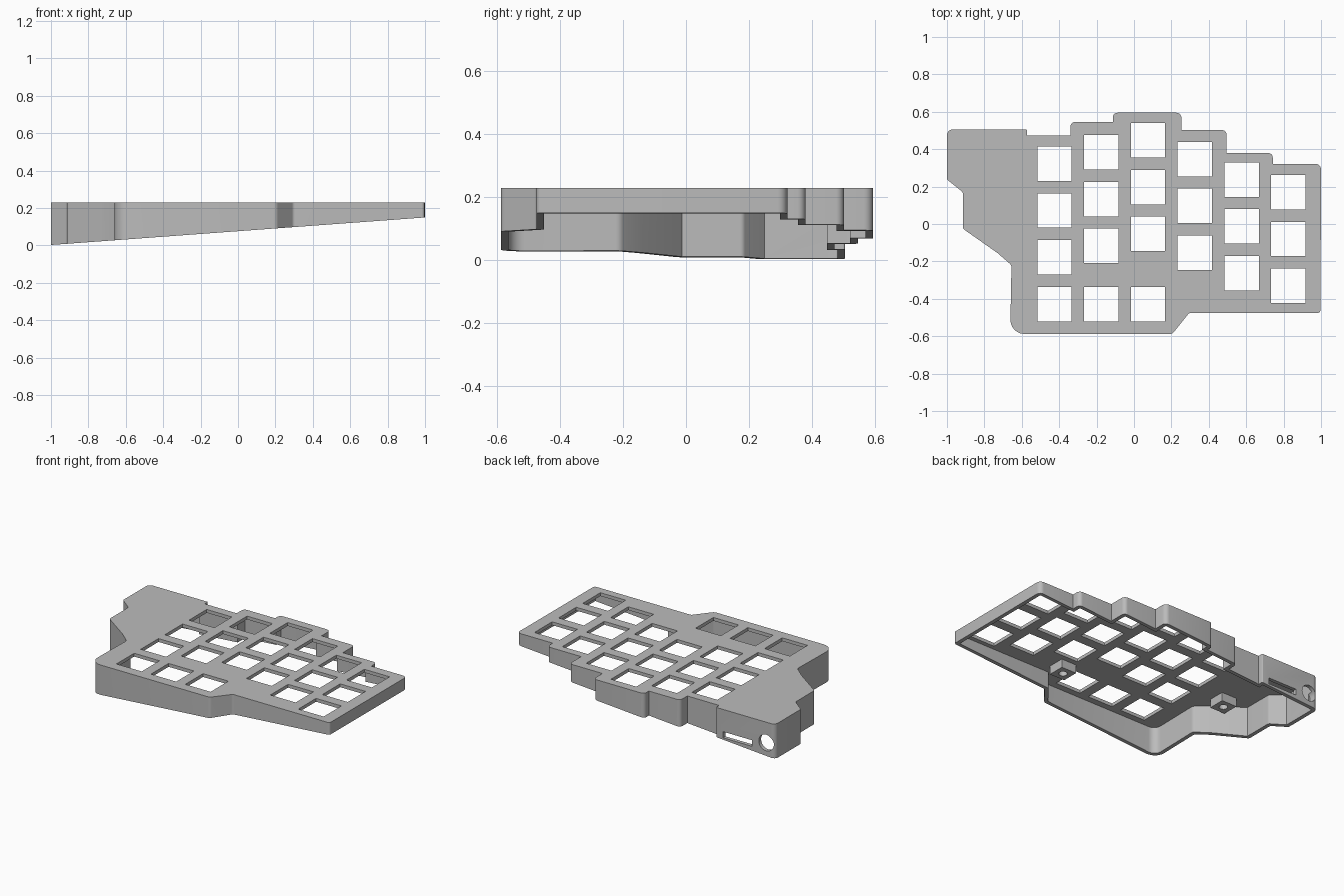
import bpy, bmesh, math
from mathutils import Vector

if "Cube" in bpy.data.objects:
    bpy.data.objects.remove(bpy.data.objects["Cube"])

TOP, PLATE, WALL = 0.228, 0.022, 0.024

grey = bpy.data.materials.new("plain grey")
grey.diffuse_color = (0.5, 0.5, 0.5, 1)
grey.use_nodes = True
grey.node_tree.nodes["Principled BSDF"].inputs["Base Color"].default_value = grey.diffuse_color

# Case outline, clockwise: x, y, corner radius
OUTLINE = [(-1, .505, .03), (-.572, .505, .006), (-.572, .472, 0), (-.34, .472, 0),
           (-.34, .546, .025), (-.113, .546, 0), (-.113, .595, .025), (.255, .595, .03),
           (.255, .502, 0), (.495, .502, .025), (.495, .38, 0), (.742, .38, .025),
           (.742, .322, 0), (1, .322, .03), (.997, -.475, .015), (.295, -.475, .02),
           (.205, -.588, .03), (-.662, -.588, .075), (-.655, -.22, .03),
           (-.73, -.155, 0), (-.915, -.025, .02), (-.915, .17, .02), (-1, .238, .01)]


def bottom(x):
    """Height of the sloping lower rim."""
    return 0.002 + 0.0735 * (x + 1)


def inset(points, t):
    """Mitred inset of the clockwise outline."""
    out, n = [], len(points)
    for i, (x, y, r) in enumerate(points):
        p = Vector((x, y))
        a = (p - Vector(points[i - 1][:2])).normalized()
        b = (Vector(points[(i + 1) % n][:2]) - p).normalized()
        na, nb = Vector((a.y, -a.x)), Vector((b.y, -b.x))
        q = p + (na + nb) * t / (1 + na.dot(nb))
        convex = a.x * b.y - a.y * b.x < 0
        out.append((q.x, q.y, max(r - t, 0) if convex else r))
    return out


def rounded(points, steps=6):
    """Replace corners by arcs."""
    out, n = [], len(points)
    for i, (x, y, r) in enumerate(points):
        p = Vector((x, y))
        if r < 1e-4:
            out.append(p)
            continue
        a = (Vector(points[i - 1][:2]) - p).normalized()
        b = (Vector(points[(i + 1) % n][:2]) - p).normalized()
        half = a.angle(b) / 2
        centre = p + (a + b).normalized() * r / math.sin(half)
        start = p + a * r / math.tan(half) - centre
        end = p + b * r / math.tan(half) - centre
        turn = math.atan2(start.x * end.y - start.y * end.x, start.dot(end))
        for k in range(steps + 1):
            t = turn * k / steps
            c, s = math.cos(t), math.sin(t)
            out.append(centre + Vector((start.x * c - start.y * s, start.x * s + start.y * c)))
    return out


def finish(name, bm):
    bmesh.ops.recalc_face_normals(bm, faces=bm.faces)
    me = bpy.data.meshes.new(name)
    bm.to_mesh(me)
    bm.free()
    me.materials.append(grey)
    ob = bpy.data.objects.new(name, me)
    bpy.context.collection.objects.link(ob)
    return ob


def prism(name, pts, low, high):
    """Vertical prism; low is a function of x."""
    bm = bmesh.new()
    lo = [bm.verts.new((p.x, p.y, low(p.x))) for p in pts]
    hi = [bm.verts.new((p.x, p.y, high)) for p in pts]
    bm.faces.new(lo)
    bm.faces.new(hi)
    for i in range(len(pts)):
        bm.faces.new((lo[i - 1], lo[i], hi[i], hi[i - 1]))
    return finish(name, bm)


def boxes(name, items):
    """Boxes given as (centre, size)."""
    bm = bmesh.new()
    for centre, size in items:
        vs = bmesh.ops.create_cube(bm, size=1)["verts"]
        bmesh.ops.scale(bm, vec=size, verts=vs)
        bmesh.ops.translate(bm, vec=centre, verts=vs)
    return finish(name, bm)


def cylinder(name, centre, r, depth, along_y=False):
    bm = bmesh.new()
    vs = bmesh.ops.create_cone(bm, cap_ends=True, segments=32, radius1=r, radius2=r, depth=depth)["verts"]
    ob = finish(name, bm)
    ob.location = centre
    if along_y:
        ob.rotation_euler.x = math.pi / 2
    return ob


def cut(ob, cutter):
    """Subtract the cutter and remove it."""
    cutter.hide_render = True
    m = ob.modifiers.new("cut", 'BOOLEAN')
    m.operation, m.solver, m.object = 'DIFFERENCE', 'EXACT', cutter
    bpy.context.view_layer.objects.active = ob
    bpy.ops.object.modifier_apply(modifier=m.name)
    bpy.data.objects.remove(cutter)


# Hollow case, open underneath
case = prism("case_shell", rounded(OUTLINE), bottom, TOP)
cut(case, prism("cavity", rounded(inset(OUTLINE, WALL)), lambda x: -.1, TOP - PLATE))

# Key openings: staggered columns and the lower row of three
keys = []
for i, y_top in enumerate((.322, .383, .447, .347, .237, .17)):
    x = -.425 + .25 * i
    rows = [y_top - .25 * k for k in range(3)] + ([-.43] if i < 3 else [])
    keys += [((x, y, TOP), (.184, .184, .1)) for y in rows]
cut(case, boxes("key_openings", keys))

# Cable slot and round socket in the back wall
cut(case, boxes("cable_slot", [((-.728, .5, .062), (.21, .12, .04))]))
cut(case, cylinder("round_socket", (-.935, .5, .093), .053, .1, True))

# Screw bosses under the plate
parts = [case]
for side, x, y, z in (("right", .27, -.335, .15), ("left", -.715, -.026, .15)):
    high = TOP - PLATE + .004
    boss = boxes(side + "_screw_boss", [((x, y, (z + high) / 2), (.11, .11, high - z))])
    cut(boss, cylinder("screw_hole", (x, y, z), .026, .09))
    parts.append(boss)

for ob in parts:
    bpy.ops.object.select_all(action='DESELECT')
    ob.select_set(True)
    bpy.context.view_layer.objects.active = ob
    bpy.ops.object.shade_smooth_by_angle(angle=math.radians(30))
